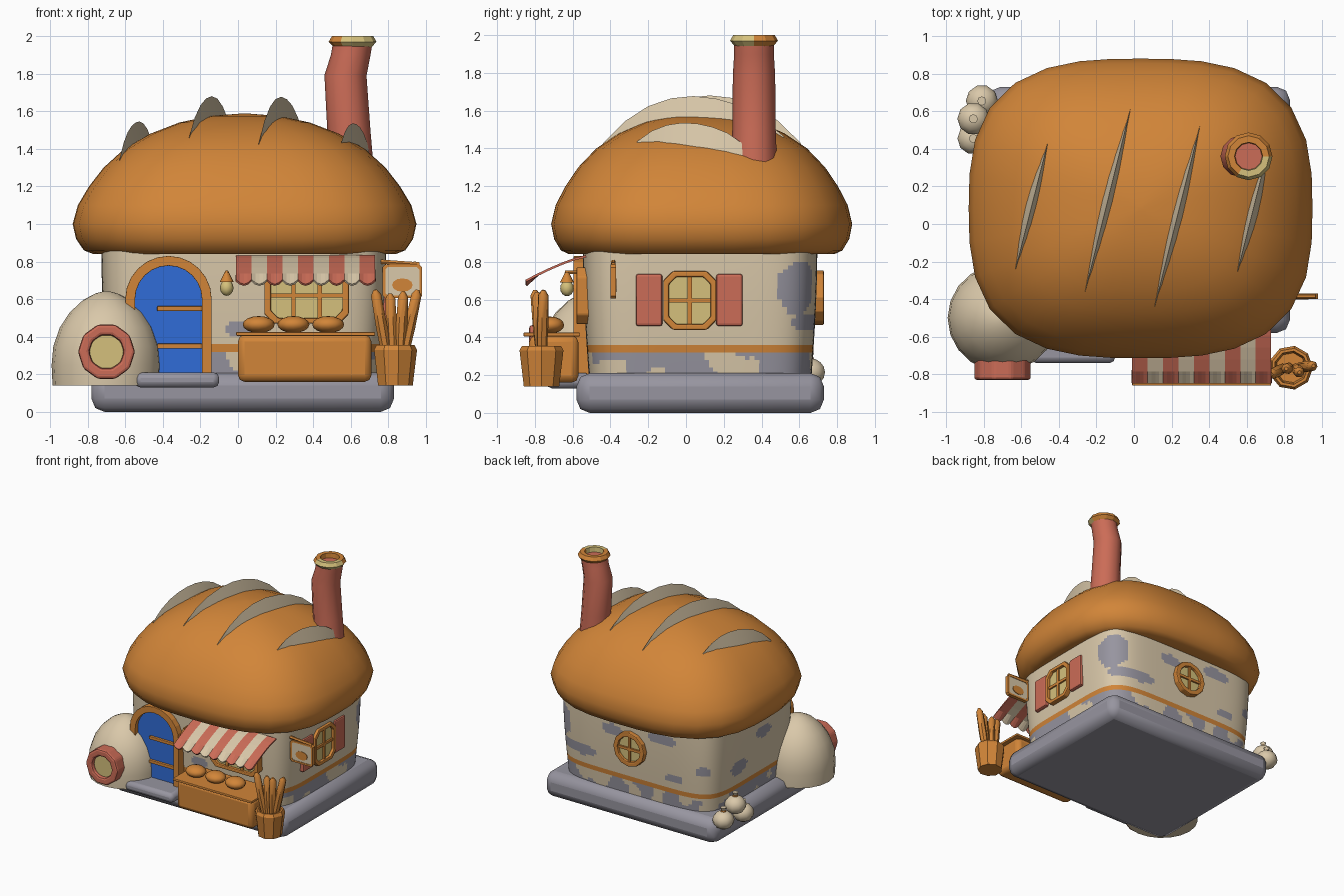
import bpy, bmesh, math
from mathutils import Vector, noise

if "Cube" in bpy.data.objects:
    bpy.data.objects.remove(bpy.data.objects["Cube"])

COL = {"crust": (0.64, 0.235, 0.04), "cream": (0.70, 0.58, 0.40), "stone": (0.31, 0.30, 0.35),
       "red": (0.60, 0.15, 0.095), "blue": (0.03, 0.15, 0.68), "glow yellow": (0.66, 0.53, 0.20)}
MAT = {}
for k, c in COL.items():
    MAT[k] = bpy.data.materials.new(k)
    MAT[k].diffuse_color = (*c, 1)


def make(name, verts, faces, mats, smooth=0, rule=None, bevel=0):
    """Mesh object; rule(centre) gives the material slot of a face."""
    me = bpy.data.meshes.new(name)
    me.from_pydata([tuple(v) for v in verts], [], faces)
    bm = bmesh.new()
    bm.from_mesh(me)
    bmesh.ops.remove_doubles(bm, verts=bm.verts, dist=1e-5)
    bmesh.ops.recalc_face_normals(bm, faces=bm.faces)
    bm.to_mesh(me)
    bm.free()
    ob = bpy.data.objects.new(name, me)
    bpy.context.collection.objects.link(ob)
    for m in [mats] if isinstance(mats, str) else mats:
        me.materials.append(MAT[m])
    if rule:
        for p in me.polygons:
            p.material_index = rule(p.center)
    if bevel:
        b = ob.modifiers.new("bevel", "BEVEL")
        b.width, b.segments = bevel, 2
    if smooth:
        bpy.ops.object.select_all(action="DESELECT")
        ob.select_set(True)
        bpy.context.view_layer.objects.active = ob
        bpy.ops.object.shade_smooth_by_angle(angle=math.radians(smooth))
    return ob


def loft(name, rings, mats, caps=True, closed=False, **kw):
    n, m = len(rings[0]), len(rings)
    faces = [(i * n + j, i * n + (j + 1) % n, (i + 1) % m * n + (j + 1) % n, (i + 1) % m * n + j)
             for i in range(m if closed else m - 1) for j in range(n)]
    if caps and not closed:
        faces += [tuple(range(n)), tuple(range((m - 1) * n, m * n))]
    return make(name, [v for r in rings for v in r], faces, mats, **kw)


def oval(cx, cy, z, rx, ry, n=2, segs=12):
    """Superellipse ring sampled by angle."""
    out = []
    for i in range(segs):
        a = 2 * math.pi * i / segs
        c, s = math.cos(a), math.sin(a)
        r = (abs(c / rx) ** n + abs(s / ry) ** n) ** (-1 / n)
        out.append((cx + r * c, cy + r * s, z))
    return out


def tube(name, pts, radii, mat, segs=8, **kw):
    d = Vector(pts[-1]) - Vector(pts[0])
    q = d.to_track_quat("Z", "Y")
    return loft(name, [[Vector(p) + q @ Vector(v) for v in oval(0, 0, 0, r, r, 2, segs)]
                       for p, r in zip(pts, radii)], mat, smooth=50, **kw)


def ball(name, c, rx, rz, mat, ry=None, segs=12):
    rows = [math.pi * (i / 8 - 0.5) for i in range(9)]
    return loft(name, [oval(c[0], c[1], c[2] + rz * math.sin(t), rx * max(math.cos(t), .01),
                            (ry or rx) * max(math.cos(t), .01), 2, segs) for t in rows], mat, smooth=60)


def box(name, lo, hi, mat, bevel=0, smooth=0):
    rings = [[(lo[0], lo[1], z), (hi[0], lo[1], z), (hi[0], hi[1], z), (lo[0], hi[1], z)] for z in (lo[2], hi[2])]
    return loft(name, rings, mat, bevel=bevel, smooth=smooth)


# Wall-mounted parts: (u, v) in the wall plane, d outwards
front = lambda u, v, d: (u, -d, v)
right = lambda u, v, d: (d, u, v)
back = lambda u, v, d: (-u, d, v)


def plate(name, pts, place, d0, d1, mat, **kw):
    return loft(name, [[place(u, v, d) for u, v in pts] for d in (d0, d1)], mat, **kw)


def frame(name, outer, inner, place, d0, d1, mat, **kw):
    loops = [(outer, d0), (outer, d1), (inner, d1), (inner, d0)]
    return loft(name, [[place(u, v, d) for u, v in p] for p, d in loops], mat, closed=True, **kw)


def octo(cu, cv, w, h, c):
    return [(cu + x, cv + y) for x, y in ((w - c, -h), (w, c - h), (w, h - c), (w - c, h),
                                          (c - w, h), (-w, h - c), (-w, c - h), (c - w, -h))]


def disc(cu, cv, r, n=10):
    return [(x, y) for x, y, _ in oval(cu, cv, 0, r, r, 2, n)]


def window(name, outer, inner, place, d, cu, cv, w, h, us):
    frame(name + "_frame", outer, inner, place, d - .06, d + .035, "crust", bevel=.008)
    plate(name + "_glass", inner, place, d - .05, d + .012, "glow yellow")
    for i, u in enumerate(us):
        plate(f"{name}_mullion_{i}", octo(cu + u, cv, .011, h, .001), place, d, d + .026, "crust")
    plate(name + "_crossbar", octo(cu, cv, w, .011, .001), place, d, d + .026, "crust")


# Stone base and doorstep
box("stone_base", (-.78, -.58, 0), (.83, .73, .21), "stone", .07, 40)
box("doorstep", (-.55, -.74, .13), (-.10, -.5, .21), "stone", .03, 40)

# Walls with crust band and bare stone patches
PATCH = [(.76, .6, .66, .17, .13), (.5, .66, .47, .13, .04), (-.25, .68, .76, .12, .05), (-.6, .62, .55, .07, .05),
         (.2, .68, .72, .1, .04), (-.7, .3, .5, .1, .06), (-.7, 0, .7, .1, .05), (0, -.53, .44, .07, .04),
         (.66, .62, .48, .09, .04), (-.35, .68, .45, .08, .04)]


def wall_rule(c):
    if .32 < c.z < .36:
        return 2
    w = noise.noise(c * 7)
    if c.z < .32:
        return 1 if w > -.12 + (c.z - .27) * 3 else 0
    for x, y, z, r, h in PATCH:
        if ((c.x - x) ** 2 + (c.y - y) ** 2) / r ** 2 + ((c.z - z) / h) ** 2 + w < 1:
            return 1
    return 0


loft("walls", [oval(.03, .075, .2 + .02 * i, .72 + .0375 * math.sin(i / 33 * 1.57), .59 + .03 * math.sin(i / 33 * 1.57), 6, 200)
               for i in range(34)], ["cream", "stone", "crust"], smooth=40, rule=wall_rule)

# Loaf roof
RX, RY, CX, CY = .915, .797, .035, .083
PROF = [(.84, .88), (.86, .935), (.92, .98), (1.0, 1), (1.1, .97), (1.2, .905), (1.3, .82), (1.4, .70),
        (1.48, .55), (1.54, .38), (1.575, .2), (1.588, .02)]
loft("loaf_roof", [oval(CX, CY, .845, .7, .6, 2.9, 32)] +
     [oval(CX, CY, z, RX * f, RY * f, 2.9, 32) for z, f in PROF], "crust", smooth=60)


def roof_z(x, y):
    f = (abs((x - CX) / RX) ** 2.9 + abs((y - CY) / RY) ** 2.9) ** (1 / 2.9)
    for (z0, f0), (z1, f1) in zip(PROF[3:], PROF[4:]):
        if f1 <= f <= f0:
            return z0 + (z1 - z0) * (f0 - f) / (f0 - f1)
    return 1.588


# Raised scores across the loaf
for k, (a, b) in enumerate([((-.63, -.24), (-.46, .43)), ((-.26, -.36), (-.02, .61)),
                            ((.11, -.44), (.35, .52)), ((.55, -.26), (.71, .38))]):
    a, b = Vector(a), Vector(b)
    p = Vector((b.y - a.y, a.x - b.x)).normalized()
    rings = []
    for i in range(9):
        t = i / 8
        s = math.sin(math.pi * t)
        c = a.lerp(b, t)
        z, w = roof_z(*c), .004 + .034 * s
        rings.append([(*(c - p * w), z - .05), (*(c + p * w), z - .05), (*c, z + .005 + .1 * s ** .8)])
    loft(f"loaf_score_{k}", rings, "cream", smooth=25)

# Bent chimney with two-colour collar
tube("chimney", [(.60, .36, 1.3), (.59, .36, 1.5), (.572, .36, 1.79), (.60, .36, 1.9), (.61, .36, 1.96)],
     [.122, .115, .112, .105, .105], "red", 12)
loft("chimney_collar", [oval(.61, .36, z, r, r, 2, 12) for z, r in
                        ((1.94, .10), (1.97, .127), (2.0, .11), (2.0, .075), (1.94, .07))],
     ["crust", "glow yellow"], closed=True,
     rule=lambda c: 1 if -2.3 < math.atan2(c.y - .36, c.x - .61) < .1 else 0)


# Arched door
def arch(c, w, z0, spring):
    return [(c - w, z0)] + [(c - w * math.cos(math.pi * i / 12), spring + w * math.sin(math.pi * i / 12))
                            for i in range(13)] + [(c + w, z0)]


frame("door_frame", arch(-.37, .23, .2, .60), arch(-.37, .178, .205, .60), front, .48, .595, "crust", bevel=.012)
plate("door", arch(-.37, .182, .2, .60), front, .48, .56, "blue")
for z in (.35, .55):
    box(f"door_strap_{z}", (-.43, -.58, z - .013), (-.19, -.55, z + .013), "crust", .004)

# Windows
window("front_window", octo(.365, .62, .225, .15, .05), octo(.365, .62, .19, .12, .04), front, .545, .365, .62, .19, .12, (-.07, .07))
window("side_window", octo(.02, .595, .14, .155, .05), octo(.02, .595, .11, .125, .04), right, .775, .02, .595, .11, .125, (0,))
window("back_window", disc(-.03, .61, .145, 12), disc(-.03, .61, .105, 12), back, .695, -.03, .61, .105, .105, (0,))
for y0 in (-.265, .16):
    box(f"shutter_{y0}", (.74, y0, .46), (.80, y0 + .14, .735), "red", .012)

# Striped scalloped awning
NC, NR = 36, 5
av = [(-.01 + .74 * i / NC, -.53 - .32 * j / NR,
       .835 - .13 * (j / NR) ** 1.3 - (.025 * abs(math.sin(math.pi * i / 4)) if j == NR else 0))
      for j in range(NR + 1) for i in range(NC + 1)]
af = [(j * (NC + 1) + i, j * (NC + 1) + i + 1, (j + 1) * (NC + 1) + i + 1, (j + 1) * (NC + 1) + i)
      for j in range(NR) for i in range(NC)]
aw = make("awning", av, af, ["red", "cream"], rule=lambda c: int((c.x + .01) / .74 * 9) % 2)
aw.modifiers.new("thick", "SOLIDIFY").thickness = .012

# Counter and buns
box("counter", (0, -.83, .16), (.71, -.57, .41), "crust", .035, 40)
box("counter_top", (-.01, -.86, .405), (.73, -.56, .425), "crust", .005)
for i in range(3):
    ball(f"bun_{i}", (.11 + .185 * i, -.72, .465), .085, .045, "crust", .075)

# Basket of baguettes
loft("basket", [oval(.835, -.765, z, r, r, 2, 9) for z, r in
                ((.14, .095), (.33, .118), (.355, .105), (.355, .09), (.3, .08))], "crust", smooth=30)
for i, (x0, x1, y1, z1) in enumerate([(.80, .73, -.80, .65), (.83, .81, -.77, .63), (.86, .88, -.79, .64), (.87, .955, -.755, .65)]):
    a, b = Vector((x0, -.765, .25)), Vector((x1, y1, z1))
    tube(f"baguette_{i}", [a, a.lerp(b, .5), a.lerp(b, .93), b], [.025, .031, .028, .01], "crust", 7)

# Bread oven dome with round mouth
loft("oven_dome", [oval(-.70, -.5, z, r, r * .98, 2, 20) for z, r in
                   ((.14, .287), (.25, .292), (.35, .283), (.45, .248), (.53, .195), (.595, .125), (.63, .06), (.643, .01))],
     "cream", smooth=50)
frame("oven_mouth_ring", disc(-.70, .32, .152), disc(-.70, .32, .092), front, .70, .83, "red", bevel=.015)
plate("oven_mouth", disc(-.70, .32, .1), front, .70, .80, "glow yellow")

# Lantern by the door
ball("lantern_glass", (-.06, -.63, .66), .036, .042, "glow yellow", segs=8)
tube("lantern_cap", [(-.06, -.63, .69), (-.06, -.63, .715), (-.06, -.63, .75)], [.038, .025, .008], "crust")
tube("lantern_arm", [(-.06, -.64, .745), (-.06, -.5, .745)], [.01, .01], "crust", 6)

# Hanging sign with bun emblem
tube("sign_arm", [(.68, -.385, .805), (.965, -.385, .785)], [.013, .013], "crust", 6)
frame("sign_frame", octo(.875, .695, .105, .09, .015), octo(.875, .695, .09, .075, .012), front, .37, .40, "crust")
plate("sign_board", octo(.875, .695, .1, .085, .015), front, .374, .396, "cream")
for d in (.369, .396):
    plate(f"sign_bun_{d}", [(x, .675 + (y - .675) * .65) for x, y in disc(.875, .675, .055, 12)], front, d, d + .005, "crust")
for x in (.81, .94):
    tube(f"sign_hook_{x}", [(x, -.385, .77), (x, -.385, .80)], [.007, .007], "crust", 6)

# Flour sacks at the back corner
for i, (x, y, z) in enumerate([(-.81, .655, .215), (-.855, .56, .32), (-.855, .455, .215)]):
    ball(f"sack_{i}", (x, y, z), .085, .075, "cream", segs=10)
    tube(f"sack_tie_{i}", [(x, y, z + .06), (x, y, z + .08)], [.024, .02], "crust")
    tube(f"sack_top_{i}", [(x, y, z + .08), (x, y, z + .105)], [.014, .024], "cream")

for m in bpy.data.materials:
    if m.users and not m.is_grease_pencil:
        m.use_nodes = True
        m.node_tree.nodes["Principled BSDF"].inputs["Base Color"].default_value = m.diffuse_color
